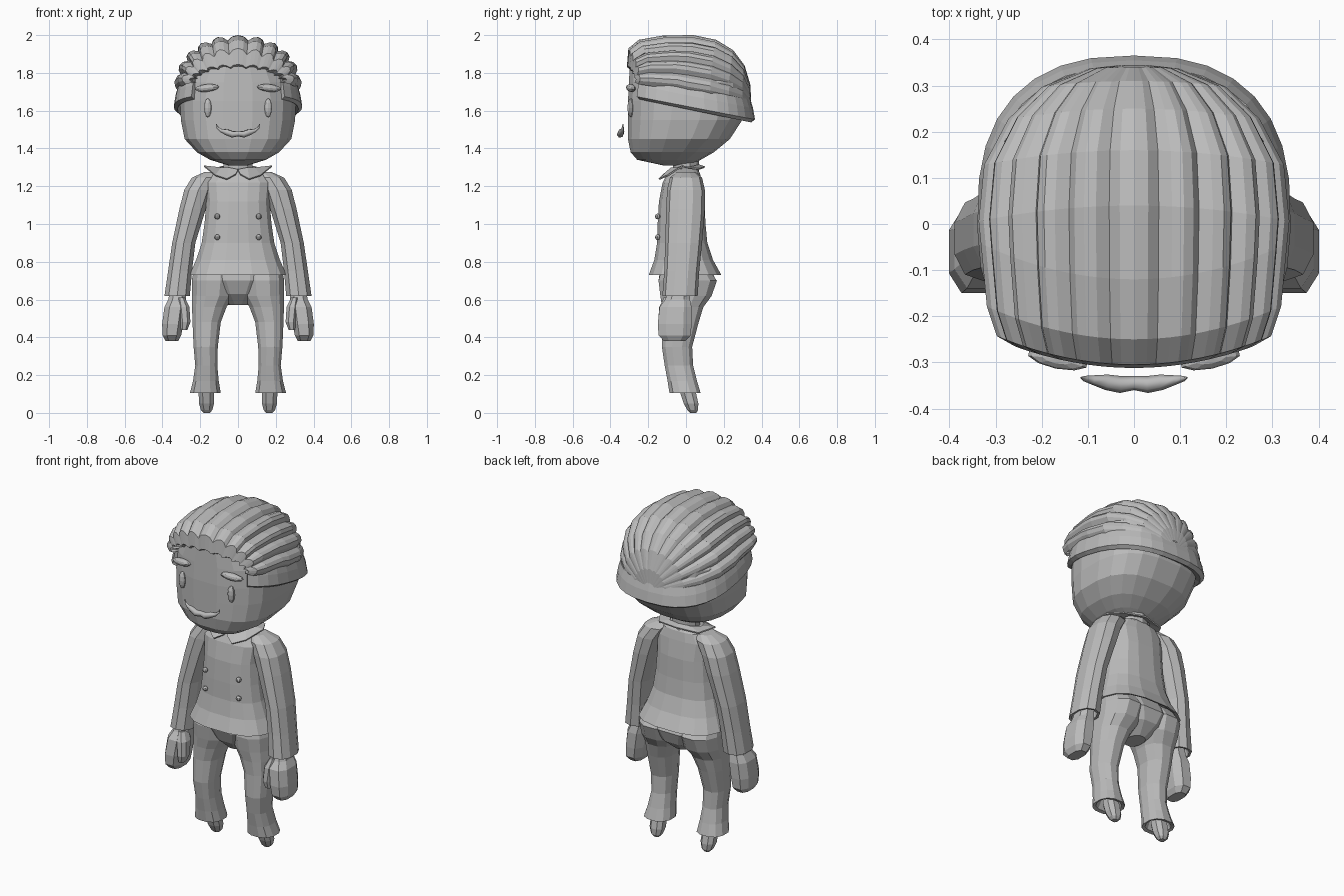
import bpy, bmesh, math
from mathutils import Matrix

cube = bpy.data.objects.get("Cube")
if cube:
    bpy.data.objects.remove(cube, do_unlink=True)

grey = bpy.data.materials.new("plain grey")
grey.use_nodes = True
grey.diffuse_color = (0.5, 0.5, 0.5, 1)
grey.node_tree.nodes["Principled BSDF"].inputs["Base Color"].default_value = (0.5, 0.5, 0.5, 1)


def finish(name, bm, mirror=False):
    """Turn a bmesh into a named object, optionally mirrored across x."""
    bmesh.ops.recalc_face_normals(bm, faces=bm.faces[:])
    mesh = bpy.data.meshes.new(name)
    bm.to_mesh(mesh)
    bm.free()
    mesh.materials.append(grey)
    ob = bpy.data.objects.new(name, mesh)
    bpy.context.collection.objects.link(ob)
    if mirror:
        ob.modifiers.new("mirror", "MIRROR").use_clip = False
    return ob


def skin(bm, rings, closed=True, caps=True):
    """Bridge consecutive rings of points with quads."""
    rows = [[bm.verts.new(p) for p in ring] for ring in rings]
    n = len(rows[0])
    for a, b in zip(rows, rows[1:]):
        for i in range(n if closed else n - 1):
            j = (i + 1) % n
            bm.faces.new((a[i], a[j], b[j], b[i]))
    if caps:
        bm.faces.new(rows[0])
        bm.faces.new(rows[-1])


def spow(v, p):
    return math.copysign(abs(v) ** p, v)


def loft(name, rings, sides=10, power=1.0, mirror=False):
    """Rings are (z, centre x, half width, front y, back y)."""
    bm = bmesh.new()
    pts = []
    for z, cx, rx, front, back in rings:
        cy, ry = (front + back) / 2, (back - front) / 2
        ring = []
        for i in range(sides):
            a = 2 * math.pi * (i + 0.5) / sides
            ring.append((cx + rx * spow(math.cos(a), power), cy + ry * spow(math.sin(a), power), z))
        pts.append(ring)
    skin(bm, pts)
    return finish(name, bm, mirror)


def ball(name, pos, size, tilt=0, turn=0, u=10, v=6):
    bm = bmesh.new()
    m = (Matrix.Translation(pos) @ Matrix.Rotation(turn, 4, "Z")
         @ Matrix.Rotation(tilt, 4, "Y") @ Matrix.Diagonal((*size, 1)))
    bmesh.ops.create_uvsphere(bm, u_segments=u, v_segments=v, radius=1, matrix=m)
    return finish(name, bm, True)


# Head
loft("head", [
    (1.31, 0, .05, -.12, .02), (1.34, 0, .15, -.26, .08), (1.38, 0, .22, -.295, .15),
    (1.45, 0, .285, -.31, .235), (1.55, 0, .305, -.31, .30), (1.65, 0, .31, -.31, .325),
    (1.75, 0, .305, -.305, .32), (1.84, 0, .25, -.30, .25), (1.9, 0, .15, -.2, .15)],
    20, 0.75)
loft("neck", [(1.2, 0, .08, -.07, .07), (1.35, 0, .08, -.07, .07)], 10)

# Swept-back hair: scalloped arches from hairline to nape
stations = [  # y, half width, base z, top z
    (-.275, .24, 1.75, 1.82), (-.312, .26, 1.75, 1.845), (-.305, .30, 1.74, 1.93),
    (-.25, .322, 1.73, 1.975), (-.12, .335, 1.715, 1.998), (.04, .34, 1.70, 2.0),
    (.16, .328, 1.68, 1.975), (.25, .275, 1.66, 1.92), (.31, .2, 1.65, 1.84),
    (.34, .1, 1.63, 1.74), (.345, .04, 1.61, 1.66)]
strands, steps = 11, 4
arches = []
for y, w, base, top in stations:
    arch = []
    for i in range(strands * steps + 1):
        a = math.pi * i / (strands * steps)
        ridge = 1 - 0.085 * (1 - abs(math.sin(a * strands)) ** 0.8)
        x = w * spow(math.cos(a), 0.9) * ridge
        bend = 0.7 * x * x if y < 0 else -0.3 * x * x
        arch.append((x, y + bend, base + (top - base) * spow(math.sin(a), 0.9) * (2 * ridge - 1 if y < -.3 else ridge)))
    arches.append(arch)
bm = bmesh.new()
skin(bm, arches, closed=False, caps=False)
finish("swept_hair", bm)

# Lower hair roll around sides and back
section = [(.80, .05), (.96, .055), (1.0, .01), (1.03, -.05), (.97, -.065), (.86, -.04)]
bm = bmesh.new()
roll = []
for i in range(25):
    a = math.radians(42 + 276 * i / 24)
    sx, sy = spow(math.sin(a), 0.8), -spow(math.cos(a), 0.8)
    z = 1.675 - 0.2 * (0.34 * sy + 0.02)
    roll.append([(.33 * sx * k, .015 + .34 * sy * k, z + dz) for k, dz in section])
skin(bm, roll)
finish("hair_roll", bm)

# Face details
ball("eyes", (.16, -.292, 1.615), (.021, .018, .05))
ball("eyebrows", (.165, -.292, 1.72), (.068, .022, .02), 0.1, 0.2)

# Moustache: a tapered curve with upturned tips
half = [(0, -.345, 1.478, .9), (.03, -.348, 1.475, 1.1), (.06, -.343, 1.486, 1),
        (.09, -.338, 1.495, .6), (.108, -.335, 1.51, .35), (.115, -.333, 1.53, .1)]
path = [(-x, y, z, r) for x, y, z, r in half[:0:-1]] + half
curve = bpy.data.curves.new("moustache", "CURVE")
curve.dimensions = "3D"
curve.bevel_depth = 0.017
curve.bevel_resolution = 1
curve.use_fill_caps = True
spline = curve.splines.new("POLY")
spline.points.add(len(path) - 1)
for p, (x, y, z, r) in zip(spline.points, path):
    p.co = (x, y, z, 1)
    p.radius = r
curve.materials.append(grey)
moustache = bpy.data.objects.new("moustache", curve)
bpy.context.collection.objects.link(moustache)

# Collar: flared flaps with front points
inner = [(0, -.09, 1.29), (.05, -.08, 1.3), (.09, -.05, 1.3), (.1, 0, 1.3), (.07, .05, 1.31), (0, .07, 1.315)]
outer = [(.012, -.12, 1.265), (.06, -.145, 1.24), (.12, -.1, 1.26), (.18, -.02, 1.31), (.13, .07, 1.295), (0, .1, 1.305)]
bm = bmesh.new()
skin(bm, [inner, outer], closed=False, caps=False)
finish("collar", bm, True).modifiers.new("thickness", "SOLIDIFY").thickness = 0.008

# Jacket body with flared hem
loft("jacket", [
    (1.29, 0, .08, -.07, .06), (1.27, 0, .14, -.1, .075), (1.22, 0, .18, -.125, .085),
    (1.12, 0, .17, -.145, .1), (1.0, 0, .18, -.152, .105), (.9, 0, .195, -.155, .115),
    (.81, 0, .225, -.17, .145), (.73, 0, .26, -.2, .19), (.735, 0, .245, -.185, .175),
    (.78, 0, .2, -.15, .13)], 16, 0.75)
for z in (1.04, .93):
    ball("jacket_buttons", (.11, -.15, z), (.015, .014, .015), u=8)

# Sleeves, hands and thumbs
loft("sleeves", [
    (1.275, .13, .05, -.05, .05), (1.245, .17, .078, -.085, .085), (1.18, .21, .078, -.1, .1),
    (1.08, .24, .073, -.105, .1), (.9, .287, .064, -.11, .085), (.75, .307, .066, -.115, .07),
    (.62, .322, .07, -.125, .062), (.622, .322, .058, -.11, .048), (.66, .318, .05, -.1, .04)],
    10, 0.85, True)
loft("hands", [
    (.66, .315, .045, -.09, .02), (.6, .322, .05, -.115, .025), (.56, .333, .06, -.145, .035),
    (.47, .345, .06, -.155, .035), (.41, .35, .052, -.15, .03), (.38, .35, .035, -.12, .0)],
    8, 0.75, True)
loft("thumbs", [
    (.61, .3, .02, -.12, -.05), (.56, .287, .032, -.145, -.05), (.48, .28, .03, -.15, -.07),
    (.44, .285, .018, -.14, -.09)], 8, 0.85, True)

# Trousers: hips and two flared legs
loft("trouser_hips", [
    (.77, 0, .2, -.14, .13), (.70, 0, .2, -.15, .165), (.63, 0, .13, -.12, .14),
    (.57, 0, .05, -.06, .07)], 12, 0.85)
loft("trouser_legs", [
    (.77, .125, .11, -.13, .12), (.7, .13, .118, -.15, .168), (.62, .135, .112, -.14, .14),
    (.56, .152, .094, -.13, .095), (.48, .166, .077, -.125, .07), (.35, .171, .066, -.13, .035),
    (.25, .168, .06, -.115, .04), (.17, .17, .07, -.1, .06), (.105, .173, .084, -.09, .08),
    (.11, .173, .068, -.07, .06), (.16, .17, .05, -.05, .04)], 12, 0.85, True)

# Small hanging shoes
loft("shoes", [
    (.17, .168, .036, -.045, .04), (.11, .168, .043, -.035, .055), (.05, .167, .043, -.015, .068),
    (.015, .166, .032, .005, .066), (0, .165, .018, .02, .055)], 8, 0.85, True)
